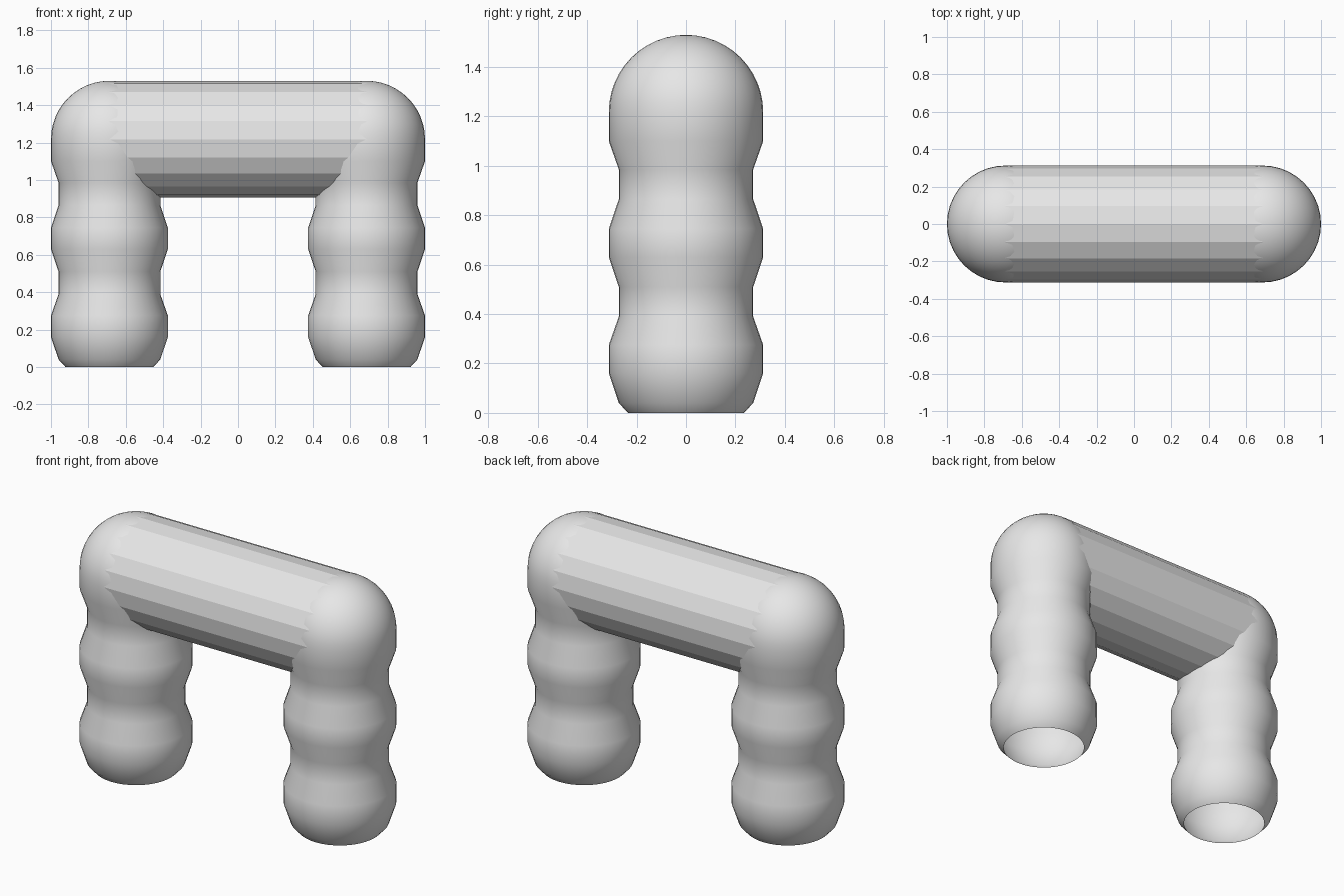
import bpy, bmesh, math
from mathutils import Matrix

cube = bpy.data.objects.get("Cube")
if cube:
    bpy.data.objects.remove(cube, do_unlink=True)

R = 0.3125          # outer radius of legs and crossbar
WAIST = 0.272       # radius of the grooves
LEG_X = 1 - R
TOP_Z = 1.2175      # height of the crossbar axis

grey = bpy.data.materials.new("light grey")
grey.use_nodes = True
colour = (0.8, 0.8, 0.8, 1)
grey.diffuse_color = colour
grey.node_tree.nodes["Principled BSDF"].inputs["Base Color"].default_value = colour


def finish(name, bm, smooth):
    bmesh.ops.recalc_face_normals(bm, faces=bm.faces)
    for f in bm.faces:
        f.smooth = smooth
    mesh = bpy.data.meshes.new(name)
    bm.to_mesh(mesh)
    bm.free()
    mesh.materials.append(grey)
    obj = bpy.data.objects.new(name, mesh)
    bpy.context.collection.objects.link(obj)
    return obj


# Rippled leg profile, open at the foot and closed by a dome
profile = [(0.235, 0), (WAIST, 0.04), (R, 0.16), (R, 0.275),
           (WAIST, 0.39), (WAIST, 0.51), (R, 0.63), (R, 0.745),
           (WAIST, 0.865), (WAIST, 0.985), (R, 1.10)]
DOME_STEPS = 12
for i in range(DOME_STEPS + 1):
    a = math.pi / 2 * i / DOME_STEPS
    profile.append((R * math.cos(a), TOP_Z + R * math.sin(a)))


def leg(name, x):
    bm = bmesh.new()
    verts = [bm.verts.new((r, 0, z)) for r, z in profile]
    edges = [bm.edges.new(pair) for pair in zip(verts, verts[1:])]
    bmesh.ops.spin(bm, geom=verts + edges, cent=(0, 0, 0), axis=(0, 0, 1),
                   angle=math.tau, steps=40, use_duplicate=False)
    bmesh.ops.remove_doubles(bm, verts=bm.verts, dist=0.0005)
    bmesh.ops.translate(bm, verts=bm.verts, vec=(x, 0, 0))
    return finish(name, bm, True)


leg("left_leg", LEG_X)
leg("right_leg", -LEG_X)

# Faceted crossbar between the leg tops
bm = bmesh.new()
bmesh.ops.create_cone(bm, cap_ends=False, segments=20, radius1=R, radius2=R,
                      depth=2 * LEG_X,
                      matrix=Matrix.Translation((0, 0, TOP_Z))
                      @ Matrix.Rotation(math.pi / 2, 4, 'Y'))
finish("crossbar", bm, False)
